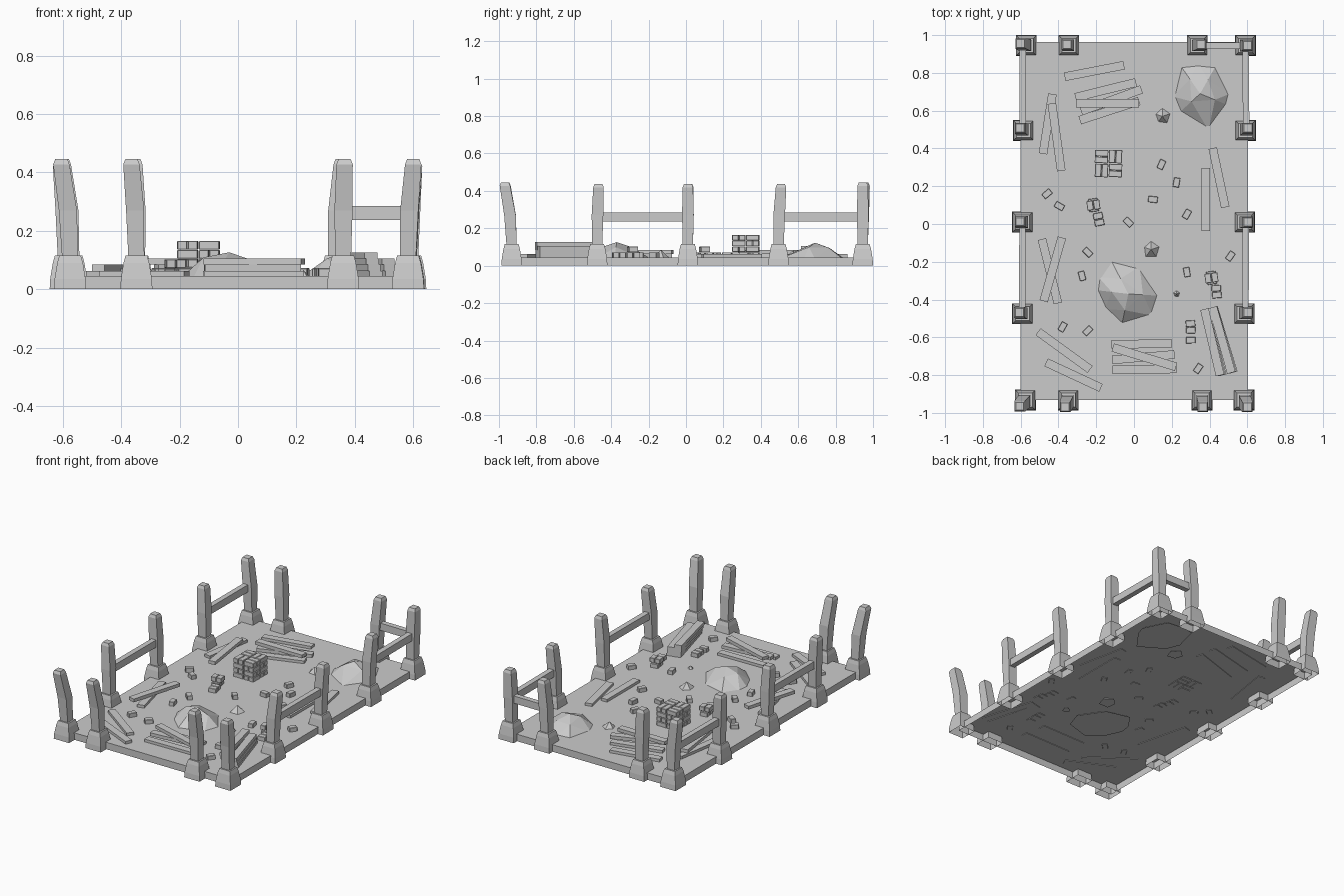
import bpy, bmesh, math, random
from mathutils import Matrix, Vector

random.seed(4)
cube = bpy.data.objects.get("Cube")
if cube:
    bpy.data.objects.remove(cube, do_unlink=True)

stone = bpy.data.materials.new("plain_grey")
stone.use_nodes = True
GREY = (0.6, 0.6, 0.6, 1)
stone.diffuse_color = GREY
stone.node_tree.nodes["Principled BSDF"].inputs["Base Color"].default_value = GREY

GROUND = 0.045


def finish(name, bm):
    bmesh.ops.recalc_face_normals(bm, faces=bm.faces[:])
    mesh = bpy.data.meshes.new(name)
    bm.to_mesh(mesh)
    bm.free()
    mesh.materials.append(stone)
    obj = bpy.data.objects.new(name, mesh)
    bpy.context.collection.objects.link(obj)
    return obj


def add_box(bm, centre, size, degrees=0):
    m = (Matrix.Translation(centre) @ Matrix.Rotation(math.radians(degrees), 4, 'Z')
         @ Matrix.Diagonal((*size, 1)))
    return bmesh.ops.create_cube(bm, size=1, matrix=m)["verts"]


def add_loft(bm, rings, cap_bottom=False):
    """Skin a list of rings of points, closing the top."""
    loops = [[bm.verts.new(p) for p in ring] for ring in rings]
    n = len(loops[0])
    for a, b in zip(loops, loops[1:]):
        for i in range(n):
            j = (i + 1) % n
            bm.faces.new((a[i], a[j], b[j], b[i]))
    bm.faces.new(loops[-1])
    if cap_bottom:
        bm.faces.new(loops[0][::-1])


def square(x, y, z, half):
    return [(x + sx * half, y + sy * half, z)
            for sx, sy in ((-1, -1), (1, -1), (1, 1), (-1, 1))]


# Floor: a shallow slab, open underneath
bm = bmesh.new()
add_box(bm, (0.002, 0.017, GROUND / 2), (1.205, 1.895, GROUND))
bmesh.ops.delete(bm, geom=[f for f in bm.faces if f.normal.z < -0.5], context='FACES')
finish("floor", bm)

# Posts: footing x, y and leaning top x, y
posts = [
    (-.575, -.932, -.605, -.965), (-.348, -.932, -.365, -.968),
    (.36, -.932, .365, -.968), (.582, -.932, .6, -.968),
    (-.57, .945, -.6, .955), (-.345, .945, -.355, .95),
    (.335, .945, .355, .95), (.59, .945, .6, .945),
    (-.585, .495, -.603, .508), (.59, .495, .603, .508),
    (-.59, .01, -.603, .012), (.585, .01, .603, .01),
    (-.59, -.475, -.606, -.468), (.583, -.475, .603, -.468),
]
for x, y, tx, ty in posts:
    bm = bmesh.new()
    add_loft(bm, [square(x, y, 0, .055), square(x, y, .035, .053),
                  square(x, y, .09, .044), square(x, y, .115, .037)])
    finish("post_footing", bm)

    height = .445 if abs(y) > .9 else .437
    bm = bmesh.new()
    kx, ky = x + (tx - x) * .25, y + (ty - y) * .25
    add_loft(bm, [square(x, y, .1, .027), square(kx, ky, .27, .031),
                  square(tx, ty, height - .018, .028),
                  square(tx, ty, height, .021)], True)
    finish("post", bm)

# Rails between neighbouring posts
rails = [
    ((-.588, .95), (-.59, .5)), ((-.59, .01), (-.592, -.47)),
    ((.59, .95), (.594, .5)), ((.592, .01), (.59, -.47)), ((.345, .945), (.59, .943)),
]
for start, end in rails:
    a, b = Vector((*start, .262)), Vector((*end, .26))
    d = b - a
    bm = bmesh.new()
    add_box(bm, (a + b) / 2, (d.length, .034, .047), math.degrees(math.atan2(d.y, d.x)))
    finish("rail", bm)

# Planks: x, y, angle, length, layer
planks = [
    (-.21, .81, 11, .32, 0), (-.15, .71, 14, .33, 0), (-.13, .6, 18, .33, 0),
    (-.12, .655, 20, .34, 1), (-.14, .638, 0, .335, 2),
    (-.457, .53, 81, .32, 0), (-.41, .46, 98, .36, 1),
    (-.445, -.25, 104, .35, 0), (-.43, -.24, 74, .35, 1),
    (-.37, -.67, -36, .34, 0), (-.32, -.8, -25, .32, 0),
    (.04, -.635, 1, .32, 0), (.055, -.77, 1, .34, 0),
    (.05, -.705, 5, .33, 1), (.055, -.705, -17, .35, 2),
    (.38, .13, 90, .335, 0), (.45, .245, 102, .32, 0),
]
# Neat pile of planks
for layer in range(4):
    for side in (-1, 1):
        if layer < 3 or side < 0:
            planks.append((.45 + side * .024 - layer * .004, -.62 + side * .006,
                           106 + side - layer * .6, .36, layer))
for x, y, angle, length, layer in planks:
    bm = bmesh.new()
    add_box(bm, (x, y, .052 + layer * .021), (length, .045, .021), angle)
    finish("plank", bm)


def brick(x, y, angle, layer=0):
    bm = bmesh.new()
    verts = add_box(bm, (x, y, .057 + layer * .03), (.05, .033, .029), angle)
    bmesh.ops.bevel(bm, geom=bm.edges[:], offset=.002, segments=1, affect='EDGES')
    finish("brick", bm)


# Loose bricks
loose = [
    (-.46, .16, 40), (-.395, .095, -30), (.145, .315, 65), (.225, .22, 80),
    (.1, .13, -6), (.28, .052, 60), (-.03, .01, -45), (-.245, -.15, -45),
    (-.275, -.275, 105), (-.378, -.545, 60), (-.245, -.565, 45),
    (.51, -.17, 55), (.28, -.255, 100), (.34, -.765, 55), (.3, -.615, 2),
]
for item in loose:
    brick(*item)

# Small brick pairs, the second course turned across the first
for x, y, turn, courses in ((-.215, .1, 8, 2), (-.187, .025, 12, 1), (.41, -.285, 8, 2),
                            (.437, -.358, 5, 1), (.3, -.545, 3, 1)):
    for layer in range(courses):
        angle = turn + 90 * layer
        r = math.radians(angle)
        for side in (-.018, .018):
            brick(x - math.sin(r) * side, y + math.cos(r) * side, angle, layer)

# Large brick stack in a basket weave
for layer in range(4):
    for i in range(2):
        for j in range(2):
            angle = 90 * ((i + j + layer) % 2) - 2
            cx, cy = -.135 + (i - .5) * .074, .32 + (j - .5) * .074
            r = math.radians(angle)
            for side in (-.018, .018):
                bm = bmesh.new()
                add_box(bm, (cx - math.sin(r) * side, cy + math.cos(r) * side,
                             .057 + layer * .031), (.07, .033, .029), angle)
                bmesh.ops.bevel(bm, geom=bm.edges[:], offset=.002, segments=1, affect='EDGES')
                finish("stacked_brick", bm)


def boulder(outline, peak, top):
    """Low faceted mound with a shoulder ring and a peak."""
    bm = bmesh.new()
    base = [Vector((x, y, GROUND - .01)) for x, y in outline]
    apex = Vector((*peak, top))
    n = len(base)
    outer = [bm.verts.new(p) for p in base]
    inner = []
    for i in range(0, n, 2):
        p = base[i].lerp(apex, random.uniform(.45, .6))
        p.z = GROUND + (top - GROUND) * random.uniform(.62, .8)
        inner.append(bm.verts.new(p))
    tip = bm.verts.new(apex)
    m = len(inner)
    for k in range(m):
        a, b = inner[k], inner[(k + 1) % m]
        o0, o1, o2 = outer[2 * k], outer[2 * k + 1], outer[(2 * k + 2) % n]
        for tri in ((a, o0, o1), (a, o1, b), (b, o1, o2), (a, b, tip)):
            bm.faces.new(tri)
    bm.faces.new(outer)
    finish("boulder", bm)


boulder([(.245, .84), (.34, .85), (.435, .84), (.51, .69), (.495, .63),
         (.395, .495), (.24, .59), (.205, .675)], (.35, .69), .123)
boulder([(-.125, -.185), (.03, -.225), (.135, -.38), (.1, -.485),
         (-.065, -.535), (-.155, -.45), (-.2, -.35), (-.19, -.28)], (-.03, -.37), .126)

# Small pointed rocks
for x, y, radius, top in ((.15, .57, .055, .08), (.09, -.135, .058, .085), (.225, -.37, .028, .065)):
    bm = bmesh.new()
    bmesh.ops.create_cone(bm, cap_ends=True, segments=5, radius1=radius, radius2=0, depth=top - .035,
                          matrix=Matrix.Translation((x, y, (top + .035) / 2)))
    for v in bm.verts:
        if v.co.z < GROUND:
            v.co.xy = Vector((x, y)) + (v.co.xy - Vector((x, y))) * random.uniform(.75, 1.05)
    finish("small_rock", bm)
